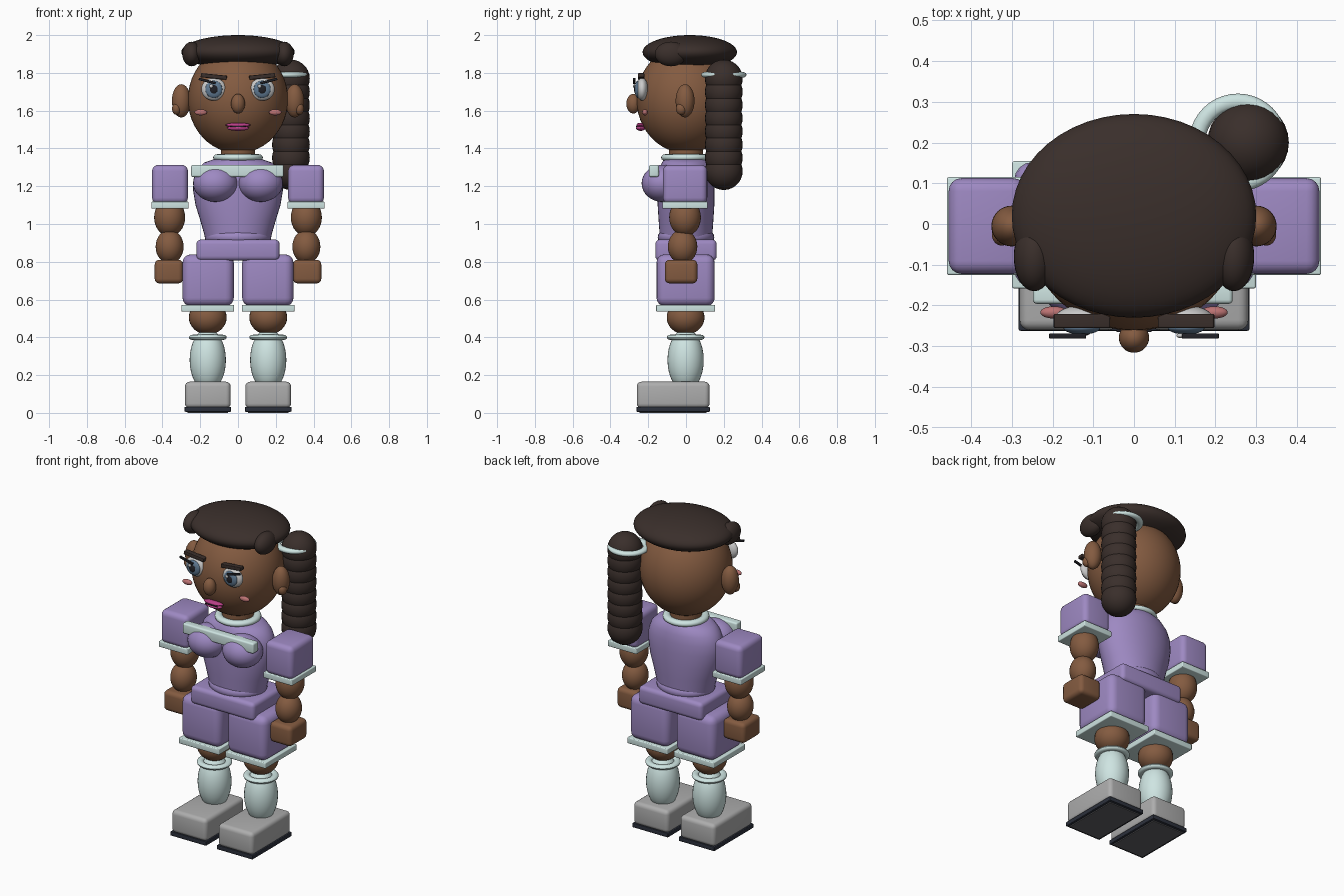
import bpy, bmesh, math
from mathutils import Matrix, Vector, Euler

if "Cube" in bpy.data.objects:
    bpy.data.objects.remove(bpy.data.objects["Cube"])

COLORS = {
    "skin": (0.23, 0.105, 0.052), "hair": (0.042, 0.028, 0.024),
    "purple": (0.34, 0.25, 0.54), "trim": (0.62, 0.78, 0.76),
    "white": (0.80, 0.82, 0.82), "iris": (0.12, 0.20, 0.30),
    "black": (0.015, 0.015, 0.02), "lip": (0.48, 0.05, 0.24),
    "cheek": (0.50, 0.17, 0.17), "sole": (0.025, 0.03, 0.045),
    "shoe": (0.42, 0.42, 0.42), "tread": (0.12, 0.12, 0.13),
}
MATS = {}


def material(key):
    if key not in MATS:
        MATS[key] = bpy.data.materials.new(key + "_colour")
        MATS[key].diffuse_color = (*COLORS[key], 1)
    return MATS[key]


def finish(name, bm, color, angle=40):
    bmesh.ops.recalc_face_normals(bm, faces=bm.faces)
    me = bpy.data.meshes.new(name)
    bm.to_mesh(me)
    bm.free()
    ob = bpy.data.objects.new(name, me)
    bpy.context.collection.objects.link(ob)
    me.materials.append(material(color))
    bpy.ops.object.select_all(action='DESELECT')
    ob.select_set(True)
    bpy.context.view_layer.objects.active = ob
    bpy.ops.object.shade_smooth_by_angle(angle=math.radians(angle))
    return ob


def place(bm, loc, rot):
    m = Matrix.Translation(loc) @ Euler(rot).to_matrix().to_4x4()
    bmesh.ops.transform(bm, matrix=m, verts=bm.verts)


def ball(name, loc, radii, color, rot=(0, 0, 0), seg=32):
    bm = bmesh.new()
    bmesh.ops.create_uvsphere(bm, u_segments=seg, v_segments=seg // 2, radius=1)
    bmesh.ops.scale(bm, vec=Vector(radii), verts=bm.verts)
    place(bm, loc, rot)
    return finish(name, bm, color)


def box(name, loc, size, color, bevel=0.0, rot=(0, 0, 0)):
    bm = bmesh.new()
    bmesh.ops.create_cube(bm, size=1)
    bmesh.ops.scale(bm, vec=Vector(size), verts=bm.verts)
    if bevel:
        bmesh.ops.bevel(bm, geom=bm.edges[:], offset=bevel, segments=4,
                        profile=0.5, affect='EDGES')
    place(bm, loc, rot)
    return finish(name, bm, color)


def lathe(name, profile, color, loc=(0, 0, 0), closed=False, seg=40, rot=(0, 0, 0)):
    """Revolve (rx, ry, z) points into elliptical rings."""
    bm = bmesh.new()
    rings = [[bm.verts.new((rx * math.cos(math.tau * i / seg),
                            ry * math.sin(math.tau * i / seg), z))
              for i in range(seg)] for rx, ry, z in profile]
    pairs = list(zip(rings, rings[1:]))
    if closed:
        pairs.append((rings[-1], rings[0]))
    else:
        bm.faces.new(rings[0])
        bm.faces.new(rings[-1])
    for a, b in pairs:
        for i in range(seg):
            j = (i + 1) % seg
            bm.faces.new((a[i], a[j], b[j], b[i]))
    place(bm, loc, rot)
    return finish(name, bm, color)


def ring(name, loc, major, minor, color, height=None):
    h = height or minor
    prof = [(major + minor * math.cos(math.tau * k / 12),
             major + minor * math.cos(math.tau * k / 12),
             h * math.sin(math.tau * k / 12)) for k in range(12)]
    return lathe(name, prof, color, loc, closed=True)


# Head, neck and hair
ball("head", (0, 0, 1.66), (0.265, 0.262, 0.285), "skin", seg=48)
lathe("neck", [(0.09, 0.09, 1.30), (0.09, 0.09, 1.43)], "skin")
ball("hair_cap", (0, 0.02, 1.91), (0.30, 0.25, 0.09), "hair", seg=48)
for k in range(8):
    ball(f"ponytail_bead_{k + 1}", (0.28, 0.20, 1.77 - 0.07 * k),
         (0.1, 0.1, 0.1), "hair", seg=28)
ring("hair_tie", (0.255, 0.20, 1.79), 0.10, 0.02, "trim", 0.015)
ball("nose", (0, -0.279, 1.637), (0.037, 0.037, 0.052), "skin")

# Mouth
ball("upper_lip", (0, -0.24, 1.524), (0.066, 0.022, 0.012), "lip")
ball("lower_lip", (0, -0.24, 1.507), (0.058, 0.024, 0.014), "lip")
box("mouth_line", (0, -0.262, 1.516), (0.085, 0.006, 0.004), "black")

# Paired face parts
for s, side in ((-1, "right"), (1, "left")):
    ball(side + "_hair_lump", (s * 0.245, -0.08, 1.90), (0.05, 0.085, 0.065), "hair")
    ball(side + "_ear", (s * 0.30, -0.005, 1.652), (0.05, 0.05, 0.088), "skin")
    ball(side + "_ear_lobe", (s * 0.325, -0.025, 1.61), (0.024, 0.028, 0.032), "skin")
    ball(side + "_eye_white", (s * 0.128, -0.232, 1.713), (0.066, 0.032, 0.06), "white")
    ball(side + "_iris", (s * 0.128, -0.255, 1.713), (0.045, 0.016, 0.046), "iris")
    ball(side + "_pupil", (s * 0.128, -0.266, 1.713), (0.022, 0.009, 0.024), "black")
    ball(side + "_eye_glint", (s * 0.128 - 0.014, -0.274, 1.73), (0.01, 0.006, 0.01), "white", seg=16)
    box(side + "_lashes", (s * 0.163, -0.275, 1.757), (0.092, 0.013, 0.013),
        "black", 0.003, (0, -s * 0.25, 0))
    box(side + "_eyebrow", (s * 0.128, -0.238, 1.781), (0.138, 0.034, 0.022),
        "hair", 0.004, (0, -s * 0.10, 0))
    ball(side + "_cheek", (s * 0.197, -0.217, 1.591), (0.033, 0.015, 0.016), "cheek")

# Torso
lathe("torso", [(0.165, 0.135, 0.88), (0.18, 0.14, 0.95), (0.20, 0.145, 1.02),
                (0.225, 0.15, 1.10), (0.238, 0.15, 1.18), (0.235, 0.148, 1.24),
                (0.215, 0.14, 1.29), (0.18, 0.128, 1.325), (0.13, 0.115, 1.342)], "purple")
ball("waist", (0, 0, 0.93), (0.175, 0.15, 0.07), "purple")
box("hips", (0, 0, 0.862), (0.44, 0.325, 0.112), "purple", 0.025)
box("chest_band", (-0.003, -0.17, 1.281), (0.49, 0.052, 0.064), "trim", 0.01)
ring("collar", (0, 0, 1.352), 0.108, 0.024, "trim", 0.018)

# Paired body, arm and leg parts
for s, side in ((-1, "right"), (1, "left")):
    ball(side + "_chest", (s * 0.12, -0.125, 1.215), (0.118, 0.11, 0.098), "purple")
    box(side + "_sleeve", (s * 0.36, -0.005, 1.21), (0.19, 0.235, 0.205), "purple", 0.032)
    box(side + "_sleeve_trim", (s * 0.36, -0.005, 1.10), (0.198, 0.24, 0.036), "trim", 0.005)
    ball(side + "_upper_arm", (s * 0.362, -0.005, 1.035), (0.082, 0.084, 0.10), "skin")
    ball(side + "_forearm", (s * 0.362, -0.018, 0.88), (0.074, 0.078, 0.09), "skin")
    box(side + "_hand", (s * 0.366, -0.026, 0.748), (0.15, 0.172, 0.125), "skin", 0.025)

    box(side + "_shorts_leg", (s * 0.158, -0.002, 0.702), (0.272, 0.308, 0.275), "purple", 0.045)
    box(side + "_shorts_trim", (s * 0.16, -0.002, 0.554), (0.278, 0.312, 0.036), "trim", 0.005)
    ball(side + "_knee", (s * 0.16, -0.002, 0.505), (0.10, 0.10, 0.09), "skin")
    ring(side + "_sock_cuff", (s * 0.16, -0.002, 0.40), 0.08, 0.02, "trim", 0.014)
    ball(side + "_sock", (s * 0.16, -0.002, 0.28), (0.096, 0.096, 0.165), "trim")
    box(side + "_shoe", (s * 0.16, -0.068, 0.095), (0.242, 0.385, 0.14), "shoe", 0.025)
    box(side + "_shoe_sole", (s * 0.16, -0.068, 0.019), (0.246, 0.388, 0.026), "sole", 0.004)
    box(side + "_shoe_tread", (s * 0.16, -0.068, 0.010), (0.215, 0.355, 0.02), "tread")

for m in bpy.data.materials:
    if m.users and not m.is_grease_pencil:
        m.use_nodes = True
        m.node_tree.nodes["Principled BSDF"].inputs["Base Color"].default_value = m.diffuse_color
